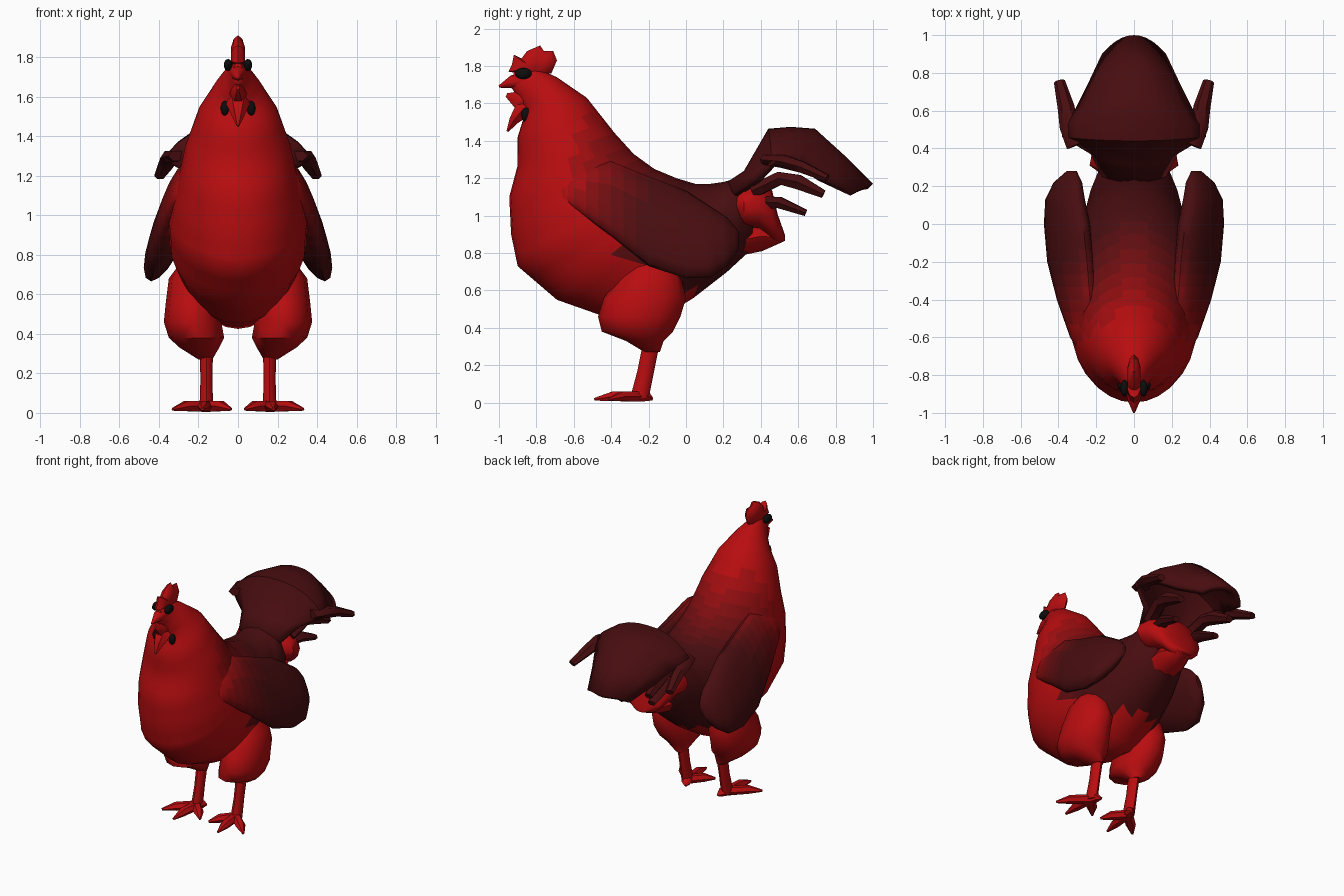
import bpy, bmesh, math
from mathutils import Vector as V

if "Cube" in bpy.data.objects:
    bpy.data.objects.remove(bpy.data.objects["Cube"])


def mat(name, r, g, b):
    m = bpy.data.materials.new(name)
    m.diffuse_color = (r, g, b, 1)
    m.use_nodes = True
    m.node_tree.nodes["Principled BSDF"].inputs["Base Color"].default_value = m.diffuse_color
    return m


# plumage fades from red at the neck to dark brown at the tail
FADE = [mat("plumage_%d" % i, .48 * (.065 / .48) ** (i / 7), .004, .005) for i in range(8)]
RED, DARK = FADE[0], FADE[7]
BLACK = mat("black", 0.004, 0.004, 0.004)


def finish(name, bm, mats, mirror=False, paint=None, angle=50):
    bmesh.ops.recalc_face_normals(bm, faces=bm.faces)
    if paint:
        for f in bm.faces:
            f.material_index = paint(f.calc_center_median())
    me = bpy.data.meshes.new(name)
    bm.to_mesh(me)
    bm.free()
    ob = bpy.data.objects.new(name, me)
    bpy.context.collection.objects.link(ob)
    for m in mats:
        me.materials.append(m)
    bpy.ops.object.select_all(action='DESELECT')
    ob.select_set(True)
    bpy.context.view_layer.objects.active = ob
    bpy.ops.object.shade_smooth_by_angle(angle=math.radians(angle))
    if mirror:
        ob.modifiers.new("mirror", 'MIRROR')
    return ob


def ring(c, a, b, n=12):
    c, a, b = V(c), V(a), V(b)
    return [c + a * math.cos(2 * math.pi * i / n) + b * math.sin(2 * math.pi * i / n) for i in range(n)]


def refine(rows, k=3):
    out = []
    for p, q in zip(rows, rows[1:]):
        out += [tuple(a + (b - a) * i / k for a, b in zip(p, q)) for i in range(k)]
    return out + [rows[-1]]


def loft(name, rings, mats, closed=True, **kw):
    bm = bmesh.new()
    rows = [[bm.verts.new(p) for p in r] for r in rings]
    n = len(rows[0])
    for r, s in zip(rows, rows[1:]):
        for i in range(n if closed else n - 1):
            j = (i + 1) % n
            bm.faces.new((r[i], r[j], s[j], s[i]))
    if closed:
        bm.faces.new(rows[0])
        bm.faces.new(rows[-1])
    return finish(name, bm, mats, **kw)


def tube(name, path, mats, n=8, **kw):
    # path entries: x, y, z, half width across, half height
    pts = [V(p[:3]) for p in path]
    rings = []
    for i, p in enumerate(path):
        t = (pts[min(i + 1, len(pts) - 1)] - pts[max(i - 1, 0)]).normalized()
        side = t.cross(V((0, 0, 1))).normalized()
        rings.append(ring(pts[i], side * p[3], side.cross(t) * p[4], n))
    return loft(name, rings, mats, **kw)


def ball(name, c, s, mats, **kw):
    bm = bmesh.new()
    bmesh.ops.create_uvsphere(bm, u_segments=12, v_segments=8, radius=1)
    for v in bm.verts:
        v.co = V((v.co.x * s[0] + c[0], v.co.y * s[1] + c[1], v.co.z * s[2] + c[2]))
    return finish(name, bm, mats, **kw)


def fade(c):
    return max(0, min(7, round((c.y + abs(c.x) * .7 + .45) / .075)))


def plumage(c):
    edge = 1.28 - .6 * (c.y + .9) if c.y < -.6 else 1.1 - 1.1 * (c.y + .6)
    if c.z < edge and c.y < -.05 or abs(c.x) < .15 and c.z < .6:
        return 0
    return fade(c)


# body from head to rump: back point y, z, front/belly point y, z, half width
prof = [(-.92, 1.77, -.93, 1.68, .025), (-.80, 1.79, -.89, 1.62, .06), (-.69, 1.74, -.86, 1.55, .115),
        (-.53, 1.63, -.90, 1.42, .20), (-.38, 1.44, -.90, 1.27, .265), (-.28, 1.33, -.945, 1.1, .295),
        (-.17, 1.25, -.935, .90, .33), (-.05, 1.2, -.90, .73, .35), (.05, 1.17, -.69, .55, .345),
        (.13, 1.17, -.42, .455, .31), (.20, 1.18, -.18, .425, .27), (.27, 1.2, .04, .56, .235),
        (.33, 1.2, .22, .70, .19), (.37, 1.14, .35, .82, .12)]
loft("body", [ring((0, (a + c) / 2, (b + d) / 2), (w, 0, 0), (0, (a - c) / 2, (b - d) / 2), 28)
              for a, b, c, d, w in refine(prof)], FADE, paint=plumage)

# folded wings: y, centre x, centre z, half thickness, half height
wing = [(-.70, .25, 1.14, .02, .04), (-.60, .275, 1.15, .05, .11), (-.4, .305, 1.09, .075, .20),
        (-.2, .335, .97, .09, .24), (0, .355, .90, .088, .235), (.13, .365, .86, .08, .19),
        (.22, .35, .86, .06, .13), (.28, .33, .87, .02, .05)]
loft("wing", [ring((x, y, z), (a, 0, 0), (-b * .36, 0, b), 16) for y, x, z, a, b in refine(wing)],
     FADE, mirror=True, paint=fade)

# thighs: z, centre x, centre y, half width, half depth
thigh = [(.80, .2, -.2, .06, .08), (.68, .22, -.19, .13, .16), (.56, .23, -.22, .135, .22),
         (.46, .23, -.25, .145, .22), (.38, .21, -.26, .14, .19), (.33, .195, -.22, .10, .10),
         (.27, .165, -.18, .035, .04)]
loft("thigh", [ring((x, y, z), (a, 0, 0), (0, b, 0), 12) for z, x, y, a, b in thigh], [RED], mirror=True)

# shanks and toes
loft("shank", [ring(c, (a, 0, 0), (0, b, 0), 8) for c, a, b in
               [((.16, -.185, .32), .034, .045), ((.16, -.215, .17), .03, .045), ((.16, -.25, .02), .035, .05)]],
     [RED], mirror=True)
for nm, (x, y) in {"middle": (.18, -.49), "outer": (.33, -.41), "inner": (.035, -.39), "back": (.13, -.18)}.items():
    mx, my = .16 + (x - .16) * .6, -.25 + (y + .25) * .6
    tube(nm + "_toe", [(.16, -.25, .033, .032, .032), (mx, my, .034, .034, .029), (x, y, .018, .008, .008)],
         [RED], n=6, mirror=True)

# beak, lower beak and wattle
tube("upper_beak", [(0, -.86, 1.72, .05, .05), (0, -.93, 1.715, .035, .035), (0, -1, 1.69, .005, .006)], [RED])
tube("lower_beak", [(0, -.84, 1.61, .05, .05), (0, -.90, 1.62, .04, .055), (0, -.96, 1.645, .008, .012)], [RED], n=6)
tube("wattle", [(0, -.82, 1.60, .05, .04), (0, -.88, 1.56, .06, .05), (0, -.92, 1.51, .035, .03),
                (0, -.955, 1.45, .006, .006)], [RED], n=6)
ball("eye", (.05, -.87, 1.76), (.022, .045, .03), [BLACK], mirror=True)
ball("ear_lobe", (.066, -.855, 1.54), (.022, .026, .038), [BLACK], mirror=True)

# comb
comb = [(-.95, 1.77), (-.93, 1.81), (-.92, 1.86), (-.88, 1.84), (-.85, 1.88), (-.78, 1.91), (-.76, 1.88),
        (-.71, 1.88), (-.69, 1.83), (-.72, 1.76), (-.82, 1.75)]
loft("comb", [[(x, -.83 + (y + .83) * k, 1.79 + (z - 1.79) * k) for y, z in comb]
              for x, k in [(-.035, .5), (-.022, .85), (0, 1), (.022, .85), (.035, .5)]], [RED])

# tail fan: ridge y, z, half width, edge y, z
fan = [(.22, 1.18, .17, .25, 1.12), (.31, 1.24, .23, .37, 1.2), (.44, 1.465, .38, .46, 1.29),
       (.56, 1.475, .38, .52, 1.29), (.69, 1.465, .31, .61, 1.28), (.85, 1.32, .25, .73, 1.2),
       (1.0, 1.17, .17, .90, 1.12)]
rows = []
for a, b, w, c, d in fan:
    rows.append([(w * i / 5, a + (c - a) * (i / 5) ** 2, b + (d - b) * abs(i / 5) ** 2.6) for i in range(-5, 6)])
tail = loft("tail_fan", rows, [DARK], closed=False)
sol = tail.modifiers.new("thickness", 'SOLIDIFY')
sol.thickness, sol.offset = .04, -1

# tail side feathers
tube("outer_tail_feather", [(.30, .42, 1.30, .06, .03), (.345, .52, 1.29, .05, .04), (.36, .62, 1.26, .045, .035),
                            (.395, .755, 1.2, .03, .022)], [DARK], n=6, mirror=True)
tube("middle_tail_feather", [(.16, .36, 1.13, .05, .04), (.19, .5, 1.2, .05, .04), (.2, .6, 1.18, .05, .045),
                             (.21, .735, 1.115, .03, .025)], [DARK], n=6, mirror=True)
tube("lower_tail_feather", [(.12, .38, 1.07, .05, .04), (.16, .5, 1.07, .05, .035), (.17, .64, 1.015, .03, .02)],
     [DARK], n=6, mirror=True)

# red fluff under the tail: y, z, half width, half height
fluff = [(.24, 1.05, .14, .07), (.31, 1.05, .235, .125), (.39, 1.05, .22, .13), (.46, 1.0, .18, .14),
         (.49, .93, .13, .08), (.53, .88, .04, .015)]
loft("tail_fluff", [ring((0, y, z), (a, 0, 0), (0, 0, b), 14) for y, z, a, b in fluff], [RED])
tube("vent_feather", [(0, .25, .86, .12, .08), (0, .4, .89, .12, .08), (0, .52, .88, .06, .02)], [RED], n=8)
